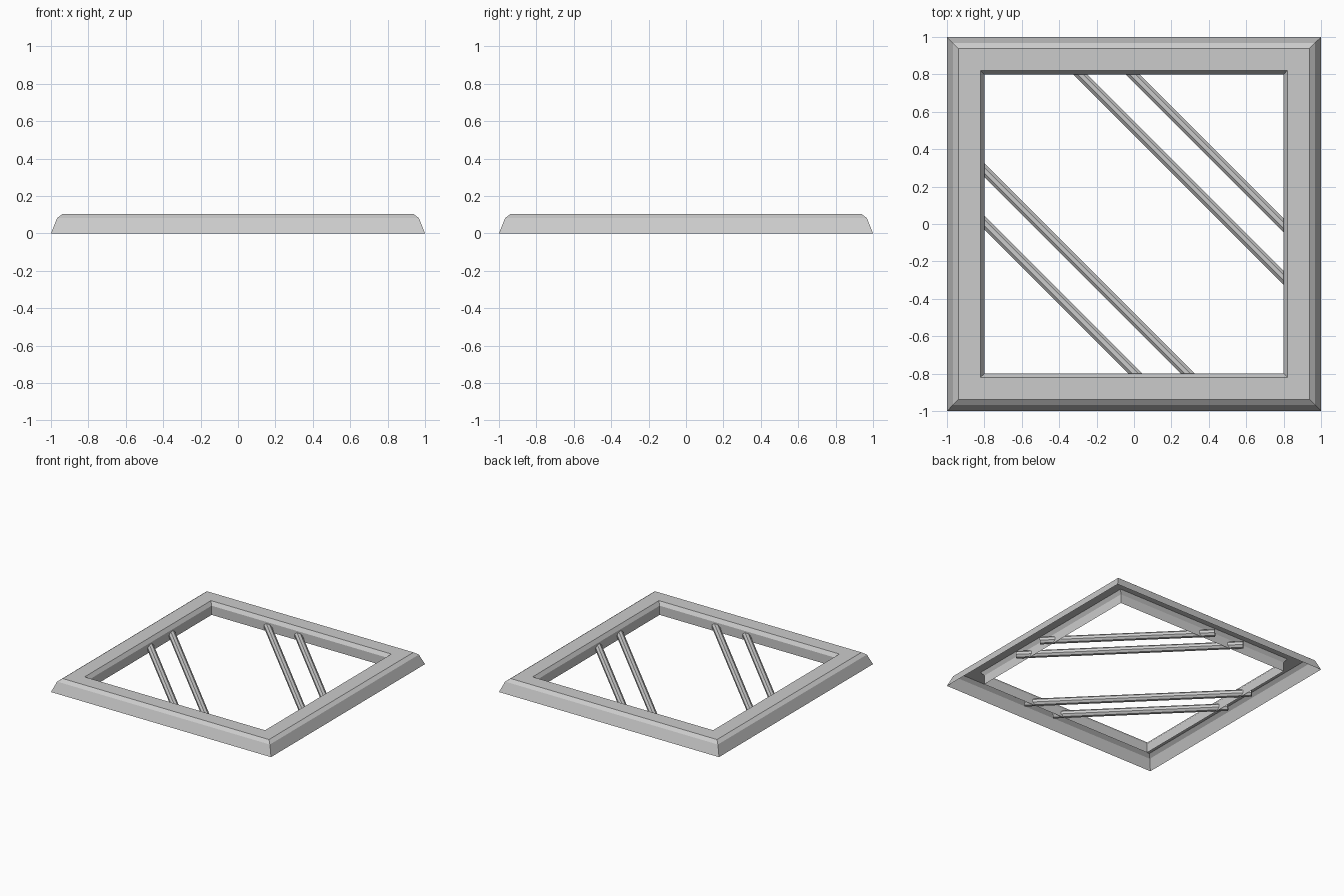
import bpy, bmesh
from math import pi, sqrt
from mathutils import Matrix, Vector

if "Cube" in bpy.data.objects:
    bpy.data.objects.remove(bpy.data.objects["Cube"])

# Frame moulding: open-bottomed shell, (half width, height) from outer foot to inner foot
PROFILE = [(1.0, 0.0), (0.967, 0.082), (0.938, 0.104),
           (0.82, 0.104), (0.80, 0.075), (0.80, 0.0)]
CORNERS = [(-1, -1), (1, -1), (1, 1), (-1, 1)]


def finish(bm, name):
    mesh = bpy.data.meshes.new(name)
    bm.to_mesh(mesh)
    bm.free()
    obj = bpy.data.objects.new(name, mesh)
    bpy.context.collection.objects.link(obj)
    return obj


# Mitred square frame
bm = bmesh.new()
rings = [[bm.verts.new((cx * r, cy * r, z)) for cx, cy in CORNERS]
         for r, z in PROFILE]
for a, b in zip(rings, rings[1:]):
    for i in range(4):
        j = (i + 1) % 4
        bm.faces.new((a[i], a[j], b[j], b[i]))
finish(bm, "frame")


# Diagonal bars: eight-sided rods along x + y = offset, ends hidden in the frame
def bar(name, offset, radius=0.0287, z=0.034, overrun=0.09):
    length = (1.6 - abs(offset)) * sqrt(2) + 2 * overrun
    bm = bmesh.new()
    bmesh.ops.create_cone(bm, cap_ends=True, segments=8, radius1=radius,
                          radius2=radius, depth=length,
                          matrix=Matrix.Rotation(pi / 8, 4, 'Z'))
    obj = finish(bm, name)
    obj.location = (offset / 2, offset / 2, z)
    obj.rotation_mode = 'QUATERNION'
    obj.rotation_quaternion = (Matrix.Rotation(-pi / 4, 3, 'Z')
                               @ Matrix.Rotation(pi / 2, 3, 'Y')).to_quaternion()
    return obj


for side, label in ((1, "back"), (-1, "front")):
    bar(label + "_inner_bar", side * 0.513)
    bar(label + "_outer_bar", side * 0.792)
